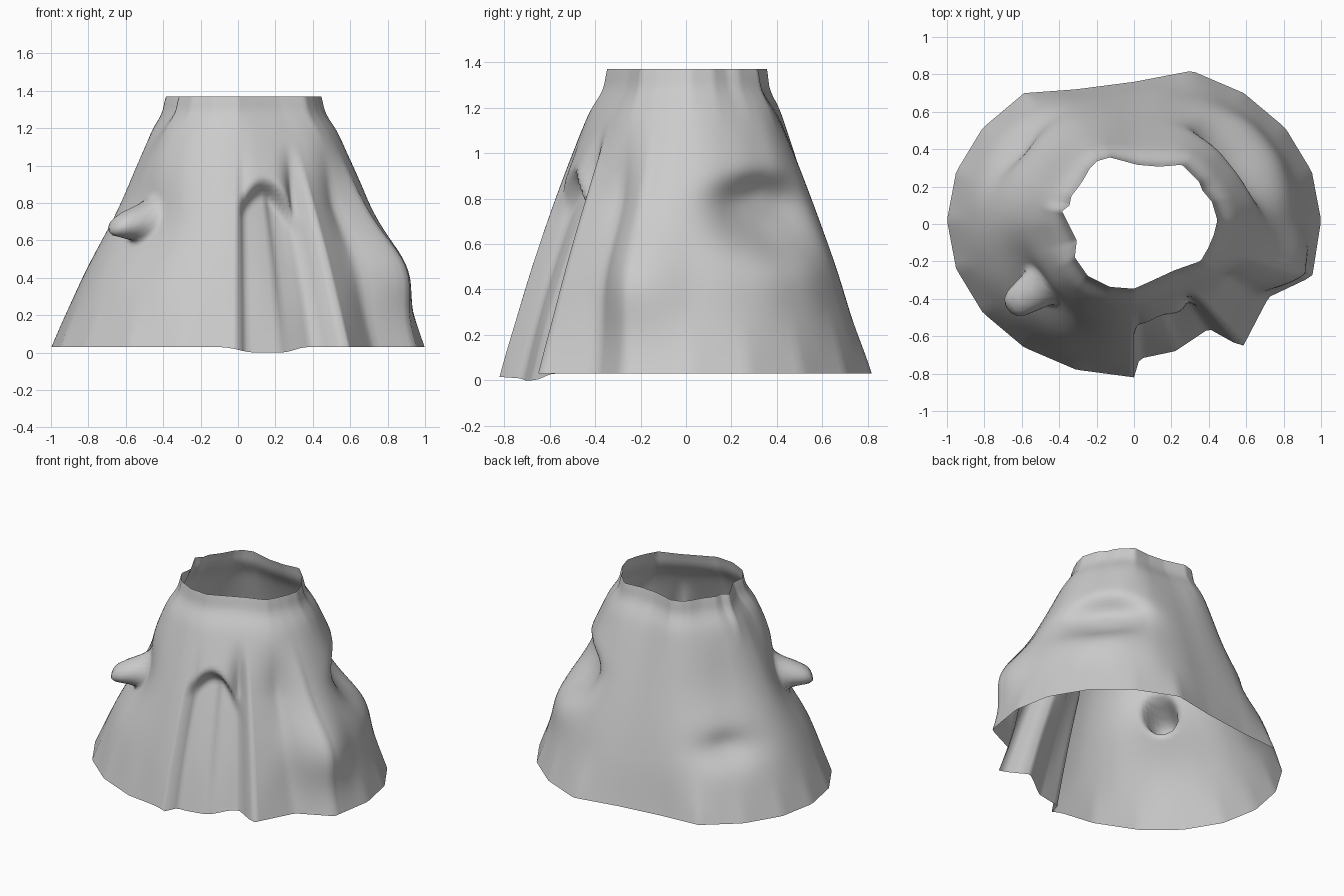
import bpy, bmesh, math

if "Cube" in bpy.data.objects:
    bpy.data.objects.remove(bpy.data.objects["Cube"])

N, M = 180, 56          # columns around, rows up
Z0, Z1 = 0.03, 1.37


def ang(p):
    return math.degrees(math.atan2(p[1], p[0])) % 360


def radius(pts, a):
    """Distance from the axis to a closed outline in direction a (degrees)."""
    c, s = math.cos(math.radians(a)), math.sin(math.radians(a))
    n = len(pts)
    for i in range(n):
        p, q = pts[i], pts[(i + 1) % n]
        span = (ang(q) - ang(p)) % 360
        if (a - ang(p)) % 360 <= span + 1e-6:
            dx, dy = q[0] - p[0], q[1] - p[1]
            return (p[0] * dy - p[1] * dx) / (c * dy - s * dx)
    return 0.5


def table(pts):
    return [radius(pts, 360 * i / N) for i in range(N)]


def soften(tab, w=6):
    return [sum(tab[(i + k) % N] for k in range(-w, w + 1)) / (2 * w + 1) for i in range(N)]


def step(lo, hi, v):
    t = max(0.0, min(1.0, (v - lo) / (hi - lo)))
    return t * t * (3 - 2 * t)


def dist(a, b):
    return (a - b + 180) % 360 - 180


def bump(a, z, a0, z0, wa, wz, power=2):
    d = math.hypot(dist(a, a0) / wa, (z - z0) / wz)
    return math.exp(-d ** power)


# Regular skirt outline, and the real one with its flat back and folded front
ring = [(math.cos(math.radians(18 * k)), 0.02 + 0.84 * math.sin(math.radians(18 * k)))
        for k in range(20)]
ring[5], ring[6] = (0, 0.76), (-0.31, 0.72)
skirt = ring[:16] + [(0.03, -0.72), (0.22, -0.68), (0.40, -0.56),
                     (0.58, -0.66), (0.72, -0.39), (0.95, -0.28)]

# Ragged opening at the top
rim = [(0.45, 0.02), (0.42, 0.12), (0.37, 0.18), (0.35, 0.23), (0.26, 0.32), (0.14, 0.31),
       (0.02, 0.32), (-0.13, 0.36), (-0.20, 0.34), (-0.24, 0.30), (-0.28, 0.23),
       (-0.34, 0.15), (-0.35, 0.10), (-0.39, 0.07), (-0.31, -0.09), (-0.32, -0.18),
       (-0.25, -0.28), (-0.13, -0.34), (0, -0.35), (0.09, -0.31), (0.22, -0.25),
       (0.36, -0.20), (0.40, -0.13), (0.43, -0.06)]

t_ring, t_rim, t_skirt = table(ring), table(rim), table(skirt)
s_ring, s_rim = soften(t_ring), soften(t_rim)

bm = bmesh.new()
rows = []
for j in range(M + 1):
    t = j / M
    kb, kt = step(0, 0.25, t), step(0, 0.25, 1 - t)
    row = []
    for i in range(N):
        a = 360 * i / N
        z = Z0 + (Z1 - Z0) * t
        # plain cone: crisp outlines at the two edges, smooth between
        r0 = t_ring[i] + (s_ring[i] - t_ring[i]) * kb
        r1 = t_rim[i] + (s_rim[i] - t_rim[i]) * kt
        r = r0 + (r1 - r0) * t + 0.03 * math.sin(math.pi * t)
        r -= 0.02 * math.exp(-((z - 1.28) / 0.07) ** 2)
        # front folds, ending in an arched niche beside the centre line
        niche = math.exp(-(dist(a, 286) / 17) ** 4)
        top = 0.94 - 0.12 * (dist(a, 286) / 15) ** 2
        f = niche * (1 - step(top - 0.12, top, z))
        f += (1 - niche) * (1 - 0.5 * t) * (1 - step(0.75, 1.15, z))
        r += (t_skirt[i] - t_ring[i]) * f
        # bulge on the right
        r += 0.10 * bump(a, z, 344, 0.45, 14, 0.22)
        # hollow at the back right with a lip under it
        wz = 0.13 if z > 0.76 else 0.20
        r -= 0.13 * bump(a, z, 33, 0.76, 23, wz, 3)
        r += 0.03 * bump(a, z, 33, 0.48, 25, 0.15)
        # broad hollow and small undercut at the back left
        r -= 0.05 * bump(a, z, 150, 0.80, 32, 0.30)
        r -= 0.06 * bump(a, z, 146, 0.47, 15, 0.10)
        # hollow stub sticking out at the front left
        r -= 0.08 * bump(a, z, 214, 0.70, 24, 0.22)
        stub = bump(a, z, 214, 0.71, 8.5, 0.09, 4)
        r += 0.22 * stub
        z -= 0.03 * stub
        # lower hem under the folds
        z -= 0.03 * (1 - t) ** 8 * math.exp(-(dist(a, 283) / 14) ** 4)
        row.append(bm.verts.new((r * math.cos(math.radians(a)),
                                 r * math.sin(math.radians(a)), z)))
    rows.append(row)

for j in range(M):
    for i in range(N):
        k = (i + 1) % N
        bm.faces.new((rows[j][i], rows[j][k], rows[j + 1][k], rows[j + 1][i])).smooth = True

mesh = bpy.data.meshes.new("hollow_stump")
bm.to_mesh(mesh)
bm.free()
bpy.context.collection.objects.link(bpy.data.objects.new("hollow_stump", mesh))
